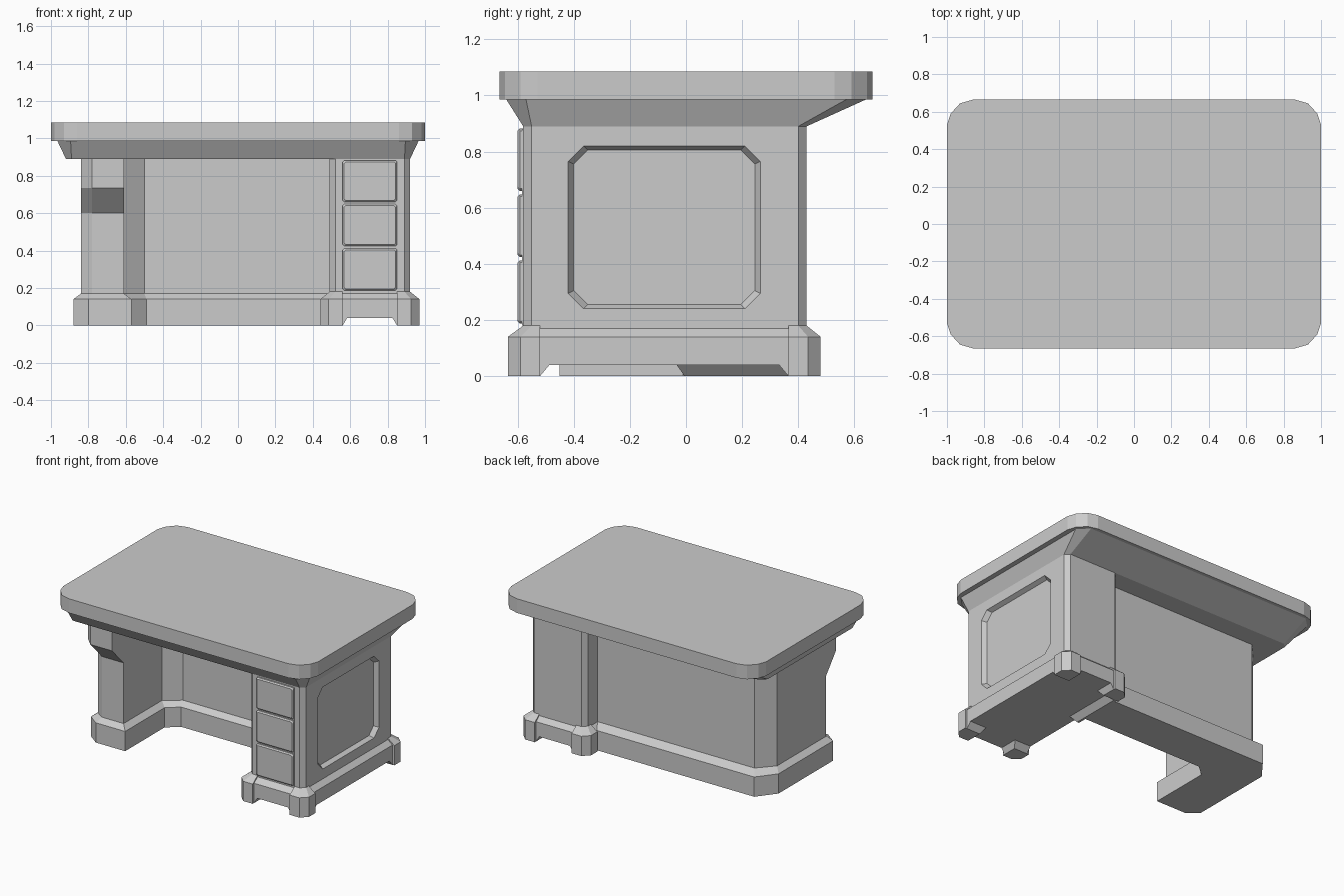
import bpy
import bmesh

cube = bpy.data.objects.get("Cube")
if cube:
    bpy.data.objects.remove(cube, do_unlink=True)

grey = bpy.data.materials.new("light_grey")
grey.use_nodes = True
grey.diffuse_color = (0.6, 0.6, 0.6, 1)
grey.node_tree.nodes["Principled BSDF"].inputs["Base Color"].default_value = (0.6, 0.6, 0.6, 1)


def loft(name, rings):
    """Join rings of equal point count into one closed solid."""
    bm = bmesh.new()
    loops = [[bm.verts.new(p) for p in ring] for ring in rings]
    for low, high in zip(loops, loops[1:]):
        for i in range(len(low)):
            j = (i + 1) % len(low)
            bm.faces.new((low[i], low[j], high[j], high[i]))
    bm.faces.new(list(reversed(loops[0])))
    bm.faces.new(loops[-1])
    bmesh.ops.recalc_face_normals(bm, faces=bm.faces)
    mesh = bpy.data.meshes.new(name)
    bm.to_mesh(mesh)
    bm.free()
    mesh.materials.append(grey)
    obj = bpy.data.objects.new(name, mesh)
    bpy.context.collection.objects.link(obj)
    return obj


def at(z, outline):
    return [(x, y, z) for x, y in outline]


def octagon(x0, x1, y0, y1, c):
    """Rectangle with cut corners."""
    return [(x0 + c, y0), (x1 - c, y0), (x1, y0 + c), (x1, y1 - c),
            (x1 - c, y1), (x0 + c, y1), (x0, y1 - c), (x0, y0 + c)]


def rect(x0, x1, y0, y1):
    return [(x0, y0), (x1, y0), (x1, y1), (x0, y1)]


# Table top with rounded corners
corner = [(1, 0.53), (0.98, 0.59), (0.93, 0.645), (0.86, 0.665)]
top = (corner + [(-x, y) for x, y in reversed(corner)]
       + [(-x, -y) for x, y in corner] + [(x, -y) for x, y in reversed(corner)])
loft("table_top", [at(0.985, top), at(1.085, top)])

# Sloped moulding below the top
loft("top_moulding", [at(0.89, octagon(-0.92, 0.92, -0.58, 0.43, 0.03)),
                      at(0.985, octagon(-0.965, 0.965, -0.64, 0.64, 0.07))])

# Back wall and plain leg share one footprint with a stepped base
wall = [(0.5, 0.1), (0.5, 0.29), (-0.74, 0.29), (-0.84, 0.18), (-0.84, -0.37),
        (-0.78, -0.41), (-0.61, -0.41), (-0.61, 0.02), (-0.5, 0.1)]
plinth = [(0.47, 0.06), (0.47, 0.35), (-0.78, 0.35), (-0.88, 0.22), (-0.88, -0.39),
          (-0.8, -0.45), (-0.57, -0.45), (-0.57, -0.01), (-0.49, 0.06)]
loft("back_wall_and_leg", [at(0, plinth), at(0.14, plinth), at(0.17, wall), at(0.89, wall)])


# Bracket that widens the leg toward the front
def bracket(front, shoulder):
    return [(-0.84, -0.37), (-0.84, shoulder), (-0.78, front),
            (-0.61, front), (-0.61, -0.37)]


loft("leg_bracket", [at(0.6, bracket(-0.41, -0.371)), at(0.735, bracket(-0.54, -0.48)),
                     at(0.89, bracket(-0.54, -0.48))])

# Drawer pedestal
body = octagon(0.49, 0.92, -0.58, 0.43, 0.03)
pedestal = loft("pedestal", [at(0.15, body), at(0.89, body)])

# Recessed side panel with sloped edges
inner = octagon(-0.40, 0.245, 0.255, 0.805, 0.05)
outer = octagon(-0.42, 0.265, 0.24, 0.82, 0.055)
cutter = loft("panel_cutter", [[(0.89, y, z) for y, z in inner],
                               [(0.92, y, z) for y, z in outer],
                               [(0.95, y, z) for y, z in outer]])
cutter.hide_render = True
cut = pedestal.modifiers.new("side_panel", "BOOLEAN")
cut.operation = "DIFFERENCE"
cut.solver = "EXACT"
cut.object = cutter
bpy.context.view_layer.objects.active = pedestal
bpy.ops.object.modifier_apply(modifier=cut.name)
bpy.data.objects.remove(cutter, do_unlink=True)

# Drawer backing and three bevelled fronts
loft("drawer_backing", [at(0.18, rect(0.56, 0.85, -0.585, -0.57)),
                        at(0.88, rect(0.56, 0.85, -0.585, -0.57))])
for name, z0, z1 in (("lower", 0.187, 0.412), ("middle", 0.424, 0.648), ("upper", 0.66, 0.882)):
    rings = []
    for y, inset in ((-0.575, 0), (-0.592, 0), (-0.6, 0.008)):
        rings.append([(x, y, z) for x, z in octagon(0.56 + inset, 0.85 - inset,
                                                    z0 + inset, z1 - inset, 0.008)])
    loft(name + "_drawer", rings)

# Pedestal base between the feet
skirt = octagon(0.455, 0.955, -0.62, 0.465, 0.04)
loft("pedestal_base", [at(0.04, skirt), at(0.14, skirt), at(0.17, body)])


# Corner feet: outer corner cut, top sloped back to the body
def foot_outline(ox, oy, ix, iy, c):
    sx = 1 if ox > ix else -1
    sy = 1 if oy > iy else -1
    return [(ix, iy), (ix, oy), (ox - sx * c, oy), (ox, oy - sy * c), (ox, iy)]


for side, ox, ix, bx, sx in (("left", 0.97, 0.85, 0.92, 1), ("right", 0.44, 0.56, 0.49, -1)):
    for end, oy, iy, by, sy in (("front", -0.635, -0.52, -0.58, -1), ("back", 0.48, 0.365, 0.43, 1)):
        foot = foot_outline(ox, oy, ix, iy, 0.045)
        cap = foot_outline(bx, by, ix, iy, 0.03)
        loft(f"{end}_{side}_foot", [at(0, foot), at(0.14, foot), at(0.18, cap)])
        toe = foot_outline(ox - sx * 0.015, oy - sy * 0.015, ix, iy, 0.045)
        flare = foot_outline(ox - sx * 0.015, oy - sy * 0.015,
                             ix - sx * 0.025, iy - sy * 0.035, 0.045)
        loft(f"{end}_{side}_foot_flare", [at(0, toe), at(0.042, flare)])

# Sloped support where the back wall meets the pedestal
loft("wall_support", [at(0, rect(0.455, 0.47, -0.005, 0.37)),
                      at(0.042, rect(0.455, 0.51, -0.035, 0.37))])
